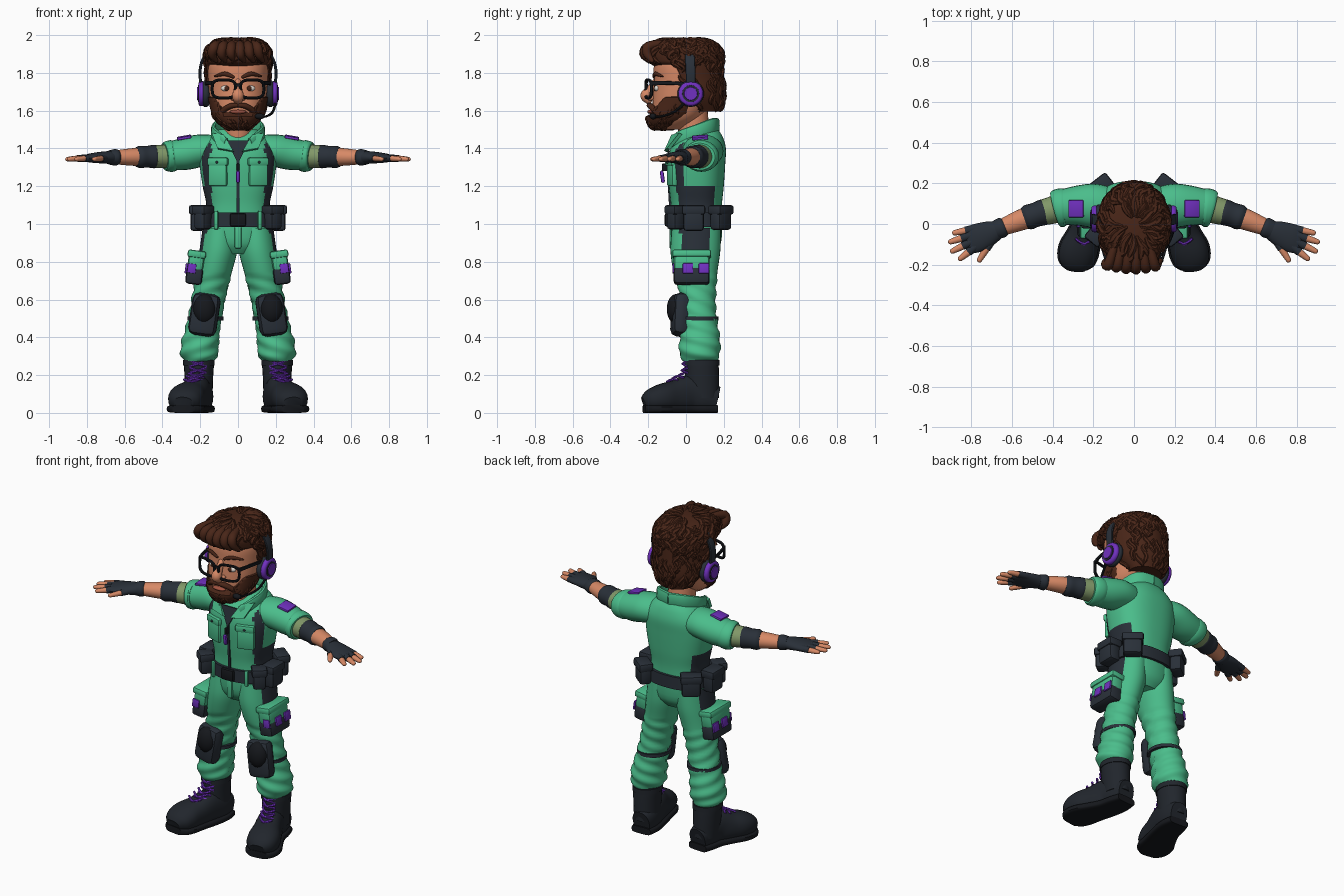
import bpy, bmesh, math, random
from mathutils import Vector, Matrix, Euler

if "Cube" in bpy.data.objects:
    bpy.data.objects.remove(bpy.data.objects["Cube"])
random.seed(4)

def mat(name, r, g, b):
    m = bpy.data.materials.new(name)
    m.diffuse_color = [(c / 255) ** 2.2 for c in (r, g, b)] + [1]
    m.use_nodes = True
    m.node_tree.nodes["Principled BSDF"].inputs["Base Color"].default_value = m.diffuse_color
    return m

GREEN, SKIN = mat("green_cloth", 76, 188, 138), mat("skin", 214, 136, 102)
HAIR, DARK = mat("brown_hair", 74, 42, 30), mat("charcoal", 45, 51, 59)
PURPLE, OLIVE = mat("purple", 112, 52, 190), mat("olive", 128, 150, 104)
BOOT, BLACK = mat("boot_dark", 38, 42, 48), mat("frame_black", 28, 30, 34)
LIP, WHITE = mat("lip", 160, 84, 66), mat("eye_white", 225, 220, 212)

def obj(name, bm, mats, mirror=False, rule=None):
    mats = mats if isinstance(mats, list) else [mats]
    bmesh.ops.recalc_face_normals(bm, faces=bm.faces[:])
    if rule:
        for f in bm.faces:
            f.material_index = rule(f.calc_center_median())
    me = bpy.data.meshes.new(name)
    bm.to_mesh(me)
    bm.free()
    for m in mats:
        me.materials.append(m)
    o = bpy.data.objects.new(name, me)
    bpy.context.collection.objects.link(o)
    if mirror:
        o.modifiers.new("mirror", 'MIRROR').use_mirror_merge = False
    return o

def cat(P, t):
    """Smooth interpolation of a table of points at parameter t."""
    i = min(int(t), len(P) - 2)
    t -= i
    a, b, c, d = P[max(i - 1, 0)], P[i], P[i + 1], P[min(i + 2, len(P) - 1)]
    return [.5 * (2 * q + (r - p) * t + (2 * p - 5 * q + 4 * r - s) * t * t + (3 * q - p - 3 * r + s) * t ** 3)
            for p, q, r, s in zip(a, b, c, d)]

def tube(bm, pts, n, p, ref, axis, sub, dome):
    Q = [cat(pts, k / sub) for k in range((len(pts) - 1) * sub + 1)]
    C = [Vector(q[:3]) for q in Q]
    T = [Vector(axis) if axis else (C[min(i + 1, len(C) - 1)] - C[max(i - 1, 0)]).normalized() for i in range(len(C))]
    R = [(c, t, q[3], q[4]) for c, t, q in zip(C, T, Q)]
    if dome:
        for end, s in ((0, -1), (-1, 1)):
            c, t, a, b = R[end]
            ex = [(c + t * s * dome * min(a, b) * math.sin(k), t, a * math.cos(k), b * math.cos(k)) for k in (.5, 1, 1.4)]
            R = R + ex if s > 0 else ex[::-1] + R
    ref = Vector(ref) if ref else T[0].orthogonal()
    rings = []
    for c, t, a, b in R:
        u = (ref - t * ref.dot(t)).normalized()
        v = t.cross(u)
        ring = []
        for j in range(n):
            x, y = math.cos(2 * math.pi * j / n), math.sin(2 * math.pi * j / n)
            x, y = [math.copysign(abs(w) ** (2 / p), w) for w in (x, y)]
            ring.append(bm.verts.new(c + u * a * x + v * b * y))
        rings.append(ring)
    for A, B in zip(rings, rings[1:]):
        for j in range(n):
            bm.faces.new((A[j], A[(j + 1) % n], B[(j + 1) % n], B[j]))
    bm.faces.new(rings[0])
    bm.faces.new(rings[-1])

def sweep(name, m, *paths, n=24, p=2, ref=(1, 0, 0), axis=None, sub=4, dome=0, mirror=False, rule=None, fn=None):
    bm = bmesh.new()
    for pts in paths:
        tube(bm, pts, n, p, ref, axis, sub, dome)
    if fn:
        for v in bm.verts:
            fn(v)
    return obj(name, bm, m, mirror, rule)

Z, X, Y = (0, 0, 1), (1, 0, 0), (0, 1, 0)

def box(name, m, loc, size, rot=(0, 0, 0), bev=.012, mirror=False):
    bm = bmesh.new()
    bmesh.ops.create_cube(bm, size=1, matrix=Matrix.Diagonal((*size, 1)))
    bmesh.ops.bevel(bm, geom=bm.edges[:], offset=min(bev, min(size) * .4), segments=2, affect='EDGES', profile=.5)
    bm.transform(Matrix.Translation(loc) @ Euler([math.radians(r) for r in rot]).to_matrix().to_4x4())
    return obj(name, bm, m, mirror)

def ball(name, m, loc, size, mirror=False):
    bm = bmesh.new()
    bmesh.ops.create_uvsphere(bm, u_segments=20, v_segments=12, radius=1, matrix=Matrix.Translation(loc) @ Matrix.Diagonal((*size, 1)))
    return obj(name, bm, m, mirror)

def plate(name, m, pts, thick, mirror=False):
    bm = bmesh.new()
    f = bm.faces.new([bm.verts.new(q) for q in pts])
    f.normal_update()
    d = f.normal * thick
    top = bmesh.ops.extrude_face_region(bm, geom=[f], use_keep_orig=True)
    bmesh.ops.translate(bm, vec=d, verts=[v for v in top["geom"] if isinstance(v, bmesh.types.BMVert)])
    return obj(name, bm, m, mirror)

def smooth(t):
    t = max(0, min(1, t))
    return t * t * (3 - 2 * t)

# --- torso and pelvis
def side_panel(c):
    low = abs(c.x) > .12 and -.03 < c.y < .15 and c.z < 1.2
    strap = abs(c.x) > .14 and -.055 < c.y < -.015 and c.z < 1.43
    return 1 if low or strap else 0

sweep("jacket", [GREEN, DARK], [(0, .055, 1, .178, .135), (0, .055, 1.1, .168, .135), (0, .055, 1.2, .187, .145),
      (0, .056, 1.32, .203, .152), (0, .065, 1.4, .195, .146), (0, .08, 1.46, .15, .115), (0, .08, 1.5, .1, .09)],
      n=64, p=2.4, axis=Z, sub=6, rule=side_panel)
sweep("pelvis", GREEN, [(0, .055, .84, .09, .09), (0, .055, .9, .16, .13), (0, .055, 1.02, .178, .138)], p=2.3, axis=Z)
sweep("neck", SKIN, [(0, .05, 1.4, .075, .08), (0, .03, 1.6, .08, .085)], axis=Z)
sweep("collar", GREEN, [(0, .165, 1.52, .04, .014), (.085, .14, 1.52, .04, .014), (.128, .06, 1.49, .038, .014),
      (.11, -.03, 1.46, .034, .013), (.065, -.075, 1.43, .025, .012)], ref=Z, n=12, p=3, mirror=True)
plate("collar_flap", GREEN, [(.02, -.1, 1.38), (.105, -.085, 1.395), (.135, -.02, 1.475), (.07, -.062, 1.465)], .018, True)
plate("undershirt", DARK, [(0, -.1, 1.32), (.06, -.078, 1.44), (-.06, -.078, 1.44)], .008)
sweep("zipper", DARK, [(0, -.082, 1.06, .008, .006), (0, -.09, 1.2, .008, .006), (0, -.098, 1.34, .008, .006)], n=8, p=4)
box("zipper_pull", PURPLE, (0, -.125, 1.25), (.022, .02, .065), (8, 0, 0))
box("zipper_slider", BLACK, (0, -.112, 1.3), (.014, .03, .04), bev=.004)
box("chest_pocket", GREEN, (.106, -.073, 1.265), (.105, .034, .13), (0, 0, 18), mirror=True)
box("chest_flap", GREEN, (.106, -.081, 1.33), (.115, .034, .045), (0, 0, 18), mirror=True)
ball("pocket_button", DARK, (.112, -.099, 1.327), (.007, .006, .007), True)
box("trouser_fly", GREEN, (0, -.078, .93), (.035, .02, .12))

# --- belt and pouches
sweep("belt", DARK, [(0, .055, .985, .19, .152), (0, .055, 1.06, .187, .15)], n=40, p=2.4, axis=Z, sub=1)
box("buckle", BLACK, (0, -.1, 1.022), (.085, .025, .07))
box("belt_loop", GREEN, (.115, -.08, 1.02), (.022, .02, .1), (0, 0, 20), mirror=True)
for nm, loc, size, rz in (("front_pouch", (.185, -.055, 1.03), (.075, .075, .12), 40),
                          ("side_pouch", (.215, .04, 1.03), (.075, .11, .135), 0),
                          ("rear_pouch", (.165, .185, 1.03), (.11, .07, .125), -38)):
    box(nm, DARK, loc, size, (0, 0, rz), .018, True)
    box(nm + "_flap", DARK, (loc[0], loc[1], loc[2] + .045), [s + .014 if i < 2 else .05 for i, s in enumerate(size)], (0, 0, rz), .012, True)

# --- legs
def creases(v):
    if v.co.z < .72:
        c = Vector((.18, .065, v.co.z))
        w = math.sin(v.co.z * 85 + 2.5 * math.atan2(v.co.y - c.y, v.co.x - c.x))
        v.co += (v.co - c).normalized() * .005 * w

sweep("trouser_leg", [GREEN, DARK], [(.095, .055, .98, .092, .13), (.104, .05, .86, .1, .132), (.125, .05, .75, .094, .117),
      (.145, .06, .66, .09, .1), (.165, .063, .56, .088, .095), (.185, .07, .46, .09, .1), (.2, .073, .38, .098, .108),
      (.206, .072, .31, .098, .107), (.207, .075, .275, .08, .088)], n=32, axis=Z, sub=6, fn=creases, mirror=True,
      rule=lambda c: int(c.x > .13 and -.03 < c.y < .12 and c.z > .85))
box("thigh_pocket", GREEN, (.222, .03, .805), (.085, .19, .11), (0, -8, 0), .02, True)
box("thigh_pocket_flap", GREEN, (.218, .03, .84), (.098, .205, .04), (0, -8, 0), .012, True)
box("thigh_pouch", DARK, (.232, .03, .725), (.088, .19, .09), (0, -8, 0), .018, True)
for y in (.01, .095):
    box("thigh_patch", PURPLE, (.274, y, .765), (.012, .055, .055), (0, -8, 0), .004, True)
box("thigh_front_patch", PURPLE, (.245, -.067, .765), (.045, .009, .05), (0, -8, 0), .003, True)
box("knee_pad", DARK, (.178, -.03, .52), (.15, .09, .225), (-4, -8, 8), .04, True)
ball("knee_cap", BLACK, (.176, -.05, .55), (.062, .052, .08), True)
sweep("knee_strap", DARK, [(.172, .066, .49, .096, .106), (.172, .066, .51, .096, .106)], axis=Z, sub=1, mirror=True)

# --- boots
FOOT = [(.195, .165, .07, .055, .07), (.2, .1, .085, .07, .085), (.215, .02, .1, .073, .1), (.245, -.06, .086, .083, .086),
        (.272, -.13, .078, .095, .075), (.285, -.19, .062, .083, .06), (.29, -.222, .05, .05, .036)]
def flat(v):
    v.co.z = max(v.co.z, .02)
sweep("boot_foot", BOOT, FOOT, p=2.3, fn=flat, mirror=True)
sweep("boot_sole", BLACK, [(x, y, .021, a + .008, .021) for x, y, z, a, b in FOOT], p=4, mirror=True)
sweep("boot_shaft", BOOT, [(.205, .09, .08, .07, .085), (.207, .085, .18, .075, .09), (.207, .082, .27, .08, .09),
      (.207, .082, .29, .074, .085)], axis=Z, mirror=True)
sweep("boot_collar", BOOT, [(.207, .082, .25, .083, .096), (.207, .082, .28, .083, .096)], axis=Z, sub=1, mirror=True)
sweep("boot_laces", PURPLE, *[[(x - .042 * s, y + .028, z - .012, .007, .007), (x, y, z, .007, .007), (x + .042 * s, y + .028, z + .012, .007, .007)]
      for x, y, z in ((.21, -.018, .26), (.213, -.022, .225), (.222, -.04, .197), (.232, -.07, .183), (.245, -.1, .165)) for s in (1, -1)],
      n=6, ref=None, sub=2, mirror=True)

# --- arms
A = dict(ref=Y, mirror=True)
sweep("sleeve", GREEN, [(.12, .08, 1.39, .1, .08), (.2, .09, 1.388, .108, .086), (.28, .09, 1.372, .098, .086), (.37, .08, 1.358, .084, .074)], **A)
sweep("sleeve_cuff", GREEN, [(.335, .082, 1.362, .09, .08), (.352, .081, 1.36, .095, .084), (.378, .076, 1.358, .093, .08), (.39, .073, 1.357, .084, .072)], **A)
sweep("sleeve_lining", OLIVE, [(.37, .077, 1.358, .07, .064), (.44, .058, 1.357, .064, .06)], **A)
sweep("elbow_pad", DARK, [(.43, .062, 1.357, .055, .055), (.445, .058, 1.357, .064, .062), (.485, .045, 1.356, .06, .057),
      (.52, .033, 1.355, .062, .059), (.54, .026, 1.355, .052, .05)], **A)
sweep("forearm", SKIN, [(.42, .065, 1.357, .05, .05), (.55, .022, 1.355, .052, .047), (.68, -.03, 1.352, .036, .033)], **A)
sweep("glove_cuff", DARK, [(.635, -.012, 1.353, .042, .038), (.65, -.018, 1.353, .05, .044), (.68, -.03, 1.352, .046, .038)], **A)
sweep("glove_palm", DARK, [(.66, -.025, 1.352, .042, .035), (.71, -.045, 1.352, .06, .032), (.77, -.068, 1.35, .07, .026), (.81, -.08, 1.348, .066, .018)], dome=1, **A)
skin_f, dark_f = [], []
for r, t in (((.79, -.025), (.89, -.045)), ((.81, -.058), (.91, -.09)), ((.805, -.09), (.9, -.137)),
             ((.785, -.115), (.86, -.175)), ((.7, -.08), (.765, -.185))):
    at = lambda k, w: (r[0] + (t[0] - r[0]) * k, r[1] + (t[1] - r[1]) * k, 1.349 - .006 * k, w, w * .9)
    skin_f.append([at(0, .017), at(.5, .017), at(.93, .013)])
    dark_f.append([at(-.2, .022), at(.4, .02)])
sweep("fingers", SKIN, *skin_f, n=12, dome=1, **A)
sweep("glove_fingers", DARK, *dark_f, n=12, **A)
box("shoulder_patch", PURPLE, (.285, .075, 1.458), (.075, .085, .014), (4, 10, 0), .004, True)

# --- head and face
sweep("head", SKIN, [(0, -.09, 1.5, .06, .07), (0, -.05, 1.56, .122, .125), (0, -.02, 1.65, .148, .157), (0, 0, 1.75, .158, .17),
      (0, 0, 1.85, .16, .168), (0, 0, 1.93, .12, .13)], n=32, axis=Z, p=2.2)
sweep("nose", SKIN, [(0, -.16, 1.76, .016, .014), (0, -.185, 1.72, .021, .02), (0, -.212, 1.68, .031, .03), (0, -.2, 1.655, .025, .02)], n=16, dome=1)
ball("nostril_side", SKIN, (.026, -.187, 1.668), (.016, .02, .015), True)
ball("ear", SKIN, (.165, .025, 1.69), (.02, .035, .05), True)
ball("eye", WHITE, (.062, -.152, 1.718), (.028, .016, .017), True)
ball("iris", HAIR, (.06, -.163, 1.718), (.013, .008, .014), True)
sweep("eyebrow", HAIR, [(.025, -.17, 1.778, .008, .007), (.07, -.163, 1.795, .012, .009), (.122, -.125, 1.782, .005, .006)], n=10, ref=Z, dome=1, mirror=True)
ball("mouth", LIP, (0, -.187, 1.594), (.045, .018, .011))
sweep("moustache", HAIR, [(.003, -.195, 1.628, .011, .014), (.04, -.187, 1.624, .015, .018), (.085, -.16, 1.595, .014, .014),
      (.105, -.135, 1.56, .008, .008)], n=12, ref=Z, dome=1, mirror=True)

# --- beard and hair: shells tucked under the skin outside their hairline, plus curly locks
def surf(table, t, az, out=0):
    x, y, z, a, b = cat(table, t)
    return Vector((x + (a + out) * math.sin(az), y - (b + out) * math.cos(az), z))
def beard_mask(c):
    top = 1.578 + .1 * smooth((abs(c.x) - .06) / .08)
    return smooth((top - c.z) / .02 + .5) * smooth((.04 - c.y) / .04)
def hair_mask(c):
    return smooth((c.z - (1.845 - .28 * smooth((c.y + .06) / .07))) / .025 + .5)
def tuck(mask):
    def fn(v):
        k = .86 + .14 * mask(v.co)
        v.co.x *= k
        v.co.y *= k
    return fn
BEARD = [(0, -.115, 1.495, .045, .045), (0, -.105, 1.52, .085, .092), (0, -.07, 1.57, .132, .142), (0, -.022, 1.65, .156, .165), (0, 0, 1.74, .165, .172)]
CROWN = [(0, .1, 1.595, .1, .085), (0, .06, 1.68, .155, .145), (0, .02, 1.78, .168, .18), (0, -.005, 1.86, .174, .2),
         (0, -.015, 1.92, .166, .2), (0, -.015, 1.962, .12, .145), (0, -.01, 1.978, .03, .04)]
sweep("beard", HAIR, BEARD, n=64, axis=Z, sub=10, p=2.1, fn=tuck(beard_mask))
sweep("hair_base", HAIR, CROWN, n=48, axis=Z, sub=8, fn=tuck(hair_mask))

def locks(table, count, t_range, length, width, mask, spread):
    out, tries = [], 0
    while len(out) < count and tries < 4000:
        tries += 1
        az, t, ph = random.uniform(-spread, spread), random.uniform(*t_range), random.uniform(0, 6)
        pts = []
        for k, w in enumerate((.45, .9, 1, .85, .3)):
            q = surf(table, max(t - length * k / 4, 0), az + 1.4 * width / .14 * .6 * math.sin(ph + k * 1.3), -.002)
            pts.append((*q, width * w, width * w))
        if all(mask(Vector(q[:3])) > .6 for q in pts):
            out.append(pts)
    return out
sweep("hair_curls", HAIR, *locks(CROWN, 150, (3.4, 5.9), 1.1, .018, hair_mask, math.pi),
      *locks(CROWN, 90, (.8, 3.6), .8, .014, hair_mask, math.pi), n=7, ref=None, sub=2, dome=1)
sweep("beard_curls", HAIR, *locks(BEARD, 70, (.6, 2.9), .6, .009, beard_mask, 1.7), n=6, ref=None, sub=2, dome=1)
sweep("front_quiff", HAIR, *[[(x * .8, -.12, 1.955, .02, .02), (x, -.2, 1.94, .026, .026), (x * 1.1, -.225 + x * x * 2, 1.9, .024, .024),
      (x * 1.1 + .02, -.2 + x * x * 2, 1.865, .012, .012)] for x in (-.125, -.08, -.035, .01, .055, .1)], n=10, dome=1)

# --- glasses
rim = []
for i in range(25):
    c, s = math.cos(i * math.pi / 12), math.sin(i * math.pi / 12)
    x = .075 + .062 * math.copysign(abs(c) ** .6, c)
    rim.append((x, -.212 + (x * 1.1) ** 2 * 1.3, 1.715 + .048 * math.copysign(abs(s) ** .6, s), .009, .008))
sweep("glasses_rim", BLACK, rim, n=8, ref=Y, sub=1, mirror=True)
box("glasses_bridge", BLACK, (0, -.208, 1.735), (.035, .014, .015), bev=.004)
sweep("glasses_temple", BLACK, [(.136, -.185, 1.745, .006, .013), (.16, -.1, 1.747, .006, .01), (.174, .02, 1.74, .006, .009)], n=8, p=4, mirror=True)

# --- headset
H = dict(axis=X, mirror=True, sub=2, n=28)
CUP = (.025, 1.69)
sweep("ear_cushion", DARK, [(x, *CUP, r, r) for x, r in ((.15, .055), (.16, .068), (.178, .07), (.188, .06))], ref=Y, **H)
sweep("ear_cup", PURPLE, [(x, *CUP, r, r) for x, r in ((.18, .06), (.187, .066), (.203, .064), (.21, .054))], ref=Y, **H)
sweep("ear_cup_ring", DARK, [(x, *CUP, r, r) for x, r in ((.2, .046), (.213, .045))], ref=Y, **H)
sweep("ear_cup_disc", PURPLE, [(x, *CUP, r, r) for x, r in ((.205, .038), (.217, .034))], ref=Y, **H)
sweep("headband", DARK, [(.195, .025, 1.73, .024, .008), (.201, .025, 1.79, .026, .008), (.194, .022, 1.85, .026, .008), (.16, .02, 1.92, .024, .008)],
      ref=Y, n=10, p=4, mirror=True)
sweep("mic_boom", BLACK, [(.2, .0, 1.65, .007, .007), (.185, -.06, 1.595, .007, .007), (.15, -.13, 1.57, .006, .006), (.11, -.18, 1.57, .006, .006)], n=8)
ball("mic_tip", BLACK, (.115, -.175, 1.57), (.026, .018, .016))

# --- smooth shading with sharp edges kept
for o in bpy.context.collection.objects:
    o.select_set(True)
    bpy.context.view_layer.objects.active = o
bpy.ops.object.shade_smooth_by_angle(angle=math.radians(42))
